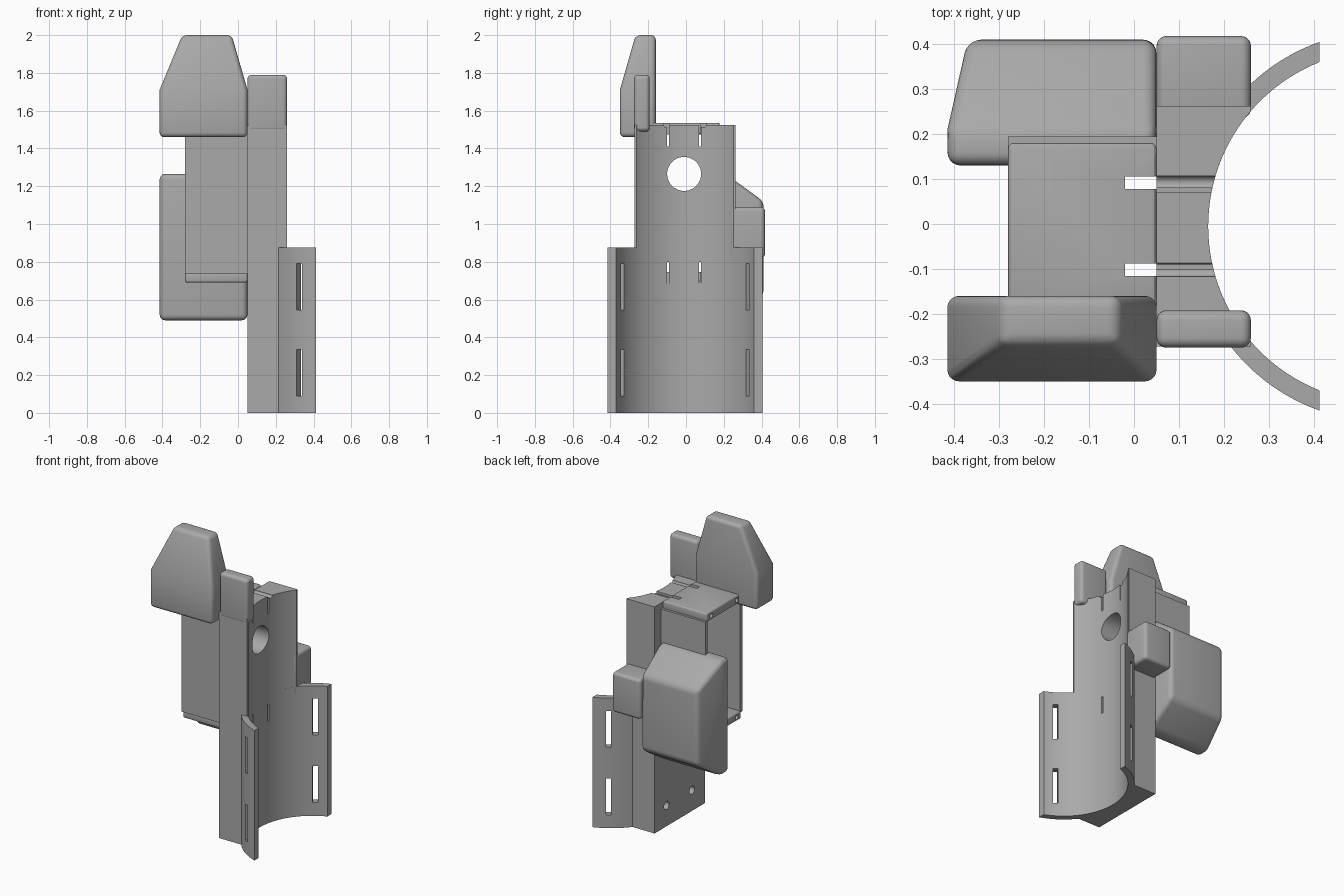
import bpy, bmesh, math
from mathutils import Matrix

old = bpy.data.objects.get("Cube")
if old:
    bpy.data.objects.remove(old, do_unlink=True)

GREY = (0.4, 0.4, 0.4, 1)
grey = bpy.data.materials.new("plain grey")
grey.use_nodes = True
grey.diffuse_color = GREY
grey.node_tree.nodes["Principled BSDF"].inputs["Base Color"].default_value = GREY

CX, CY = 0.558, -0.005          # axis of the concave face
R_IN, R_OUT = 0.393, 0.435      # cradle radii
BACK, SIDE, HALF = 0.05, 0.26, 0.268
WING_X, WING_TOP, BODY_TOP = 0.413, 0.875, 1.525


def finish(name, bm):
    bmesh.ops.recalc_face_normals(bm, faces=bm.faces)
    mesh = bpy.data.meshes.new(name)
    bm.to_mesh(mesh)
    bm.free()
    ob = bpy.data.objects.new(name, mesh)
    ob.data.materials.append(grey)
    bpy.context.collection.objects.link(ob)
    return ob


def activate(ob):
    bpy.ops.object.select_all(action='DESELECT')
    bpy.context.view_layer.objects.active = ob
    ob.select_set(True)


def loft(name, rings):
    """Closed solid through rings with equal point counts."""
    bm = bmesh.new()
    loops = [[bm.verts.new(p) for p in ring] for ring in rings]
    for a, b in zip(loops, loops[1:]):
        for i in range(len(a)):
            j = (i + 1) % len(a)
            bm.faces.new((a[i], a[j], b[j], b[i]))
    bm.faces.new(loops[0])
    bm.faces.new(loops[-1])
    return finish(name, bm)


def prism(name, profile, z0, z1):
    return loft(name, [[(x, y, z) for x, y in profile] for z in (z0, z1)])


def rect(a0, a1, b0, b1):
    return [(a0, b0), (a1, b0), (a1, b1), (a0, b1)]


def box(name, x0, x1, y0, y1, z0, z1):
    return prism(name, rect(x0, x1, y0, y1), z0, z1)


def rod(x0, x1, y, z, r):
    """Cylinder along x, used as a cutter."""
    bm = bmesh.new()
    bmesh.ops.create_cone(bm, cap_ends=True, segments=40, radius1=r, radius2=r, depth=x1 - x0,
                          matrix=Matrix.Translation(((x0 + x1) / 2, y, z)) @ Matrix.Rotation(math.pi / 2, 4, 'Y'))
    return finish("cutter", bm)


def cut(ob, cutters):
    activate(ob)
    for c in cutters:
        mod = ob.modifiers.new("cut", 'BOOLEAN')
        mod.operation, mod.solver, mod.object = 'DIFFERENCE', 'EXACT', c
        bpy.ops.object.modifier_apply(modifier=mod.name)
        bpy.data.objects.remove(c, do_unlink=True)


def rounded(ob, width, segments=5):
    activate(ob)
    mod = ob.modifiers.new("round", 'BEVEL')
    mod.width, mod.segments = width, segments
    mod.limit_method, mod.angle_limit = 'ANGLE', math.radians(25)
    bpy.ops.object.modifier_apply(modifier=mod.name)
    return ob


def arc(r, a0, a1, n):
    angles = [a0 + (a1 - a0) * i / n for i in range(n + 1)]
    return [(CX - r * math.cos(a), CY + r * math.sin(a)) for a in angles]


# Lower body with the two curved wings
end_in = math.acos((CX - WING_X) / R_IN)
end_out = math.acos((CX - WING_X) / R_OUT)
root = math.asin(HALF / R_OUT)
corners = [(BACK, CY + HALF), (BACK, CY - HALF)]
lower = (arc(R_IN, -end_in, end_in, 48) + arc(R_OUT, end_out, root, 12)
         + corners + arc(R_OUT, -root, -end_out, 12))
lower_body = prism("lower_body", lower, 0, WING_TOP)

# Upper body
edge = math.acos((CX - SIDE) / R_IN)
upper = (arc(R_IN, -edge, edge, 32) + [(SIDE, CY + HALF)] + corners + [(SIDE, CY - HALF)])
upper_body = prism("upper_body", upper, WING_TOP, BODY_TOP)

# Strap slots through the wings, cut radially
slots = []
for side in (-1, 1):
    a = math.radians(57.5)
    out = (-math.cos(a), side * math.sin(a))
    tan = (-out[1], out[0])
    for z0 in (0.09, 0.545):
        profile = [(CX + out[0] * r + tan[0] * w, CY + out[1] * r + tan[1] * w)
                   for r, w in rect(0.36, 0.47, -0.016, 0.016)]
        slots.append(prism("cutter", profile, z0, z0 + 0.245))
cut(lower_body, slots)

# Tie slits, screw holes and the round opening in the body
TIES = (-0.102, 0.092)
SLITS = (-0.095, 0.075)
cut(lower_body, [box("cutter", 0, 0.3, y - 0.005, y + 0.005, 0.685, 0.8) for y in SLITS])
cut(lower_body, [rod(0, 0.1, y, 0.14, 0.027) for y in (-0.135, 0.135)])
cut(upper_body, [rod(0, 0.4, -0.01, 1.265, 0.09)])
cut(upper_body, [box("cutter", 0, 0.3, y - 0.005, y + 0.005, 1.41, 1.6) for y in SLITS])
cut(upper_body, [rod(0, 0.3, y, BODY_TOP, 0.015) for y in TIES])

# Open cage behind the body: two side walls and two notched end caps
CAGE = -0.28
for name, y in (("cage_front_wall", -0.2), ("cage_back_wall", 0.17)):
    box(name, CAGE, BACK, y, y + 0.025, 0.735, 1.485)
for name, z0, z1 in (("cage_bottom_cap", 0.69, 0.745), ("cage_top_cap", 1.475, 1.535)):
    cap = rounded(box(name, CAGE, BACK, -0.19, 0.18, z0, z1), 0.012, 3)
    cut(cap, [box("cutter", -0.02, 0.1, y - 0.014, y + 0.014, z0 - 0.1, z1 + 0.1) for y in TIES])
    cut(cap, [rod(-0.4, -0.24, y, (z0 + z1) / 2, 0.015) for y in (-0.14, 0.13)])

# Tapered head block at the front
head_rings = [(rect(-0.415, BACK, -0.35, -0.16), 1.46),
              (rect(-0.415, BACK, -0.35, -0.16), 1.71),
              (rect(-0.295, -0.033, -0.267, -0.16), 2.0)]
rounded(loft("front_head_block", [[(x, y, z) for x, y in r] for r, z in head_rings]), 0.025)

# Large tapered block at the back
back_rings = [(rect(-0.415, BACK, 0.49, 1.265), 0.13),
              (rect(-0.415, BACK, 0.49, 1.265), 0.21),
              (rect(-0.37, BACK, 0.62, 1.12), 0.41)]
rounded(loft("back_block", [[(x, y, z) for x, z in r] for r, y in back_rings]), 0.03)

# Small rounded blocks on the body
rounded(box("front_post", BACK, SIDE, -0.275, -0.192, 1.49, 1.79), 0.022)
rounded(box("back_side_block", BACK, SIDE, 0.235, 0.418, 0.82, 1.09), 0.022)

# Smooth curved surfaces, keep edges sharp
for ob in list(bpy.context.collection.objects):
    if ob.type == 'MESH' and grey.name in ob.data.materials:
        activate(ob)
        bpy.ops.object.shade_smooth_by_angle(angle=math.radians(25))
